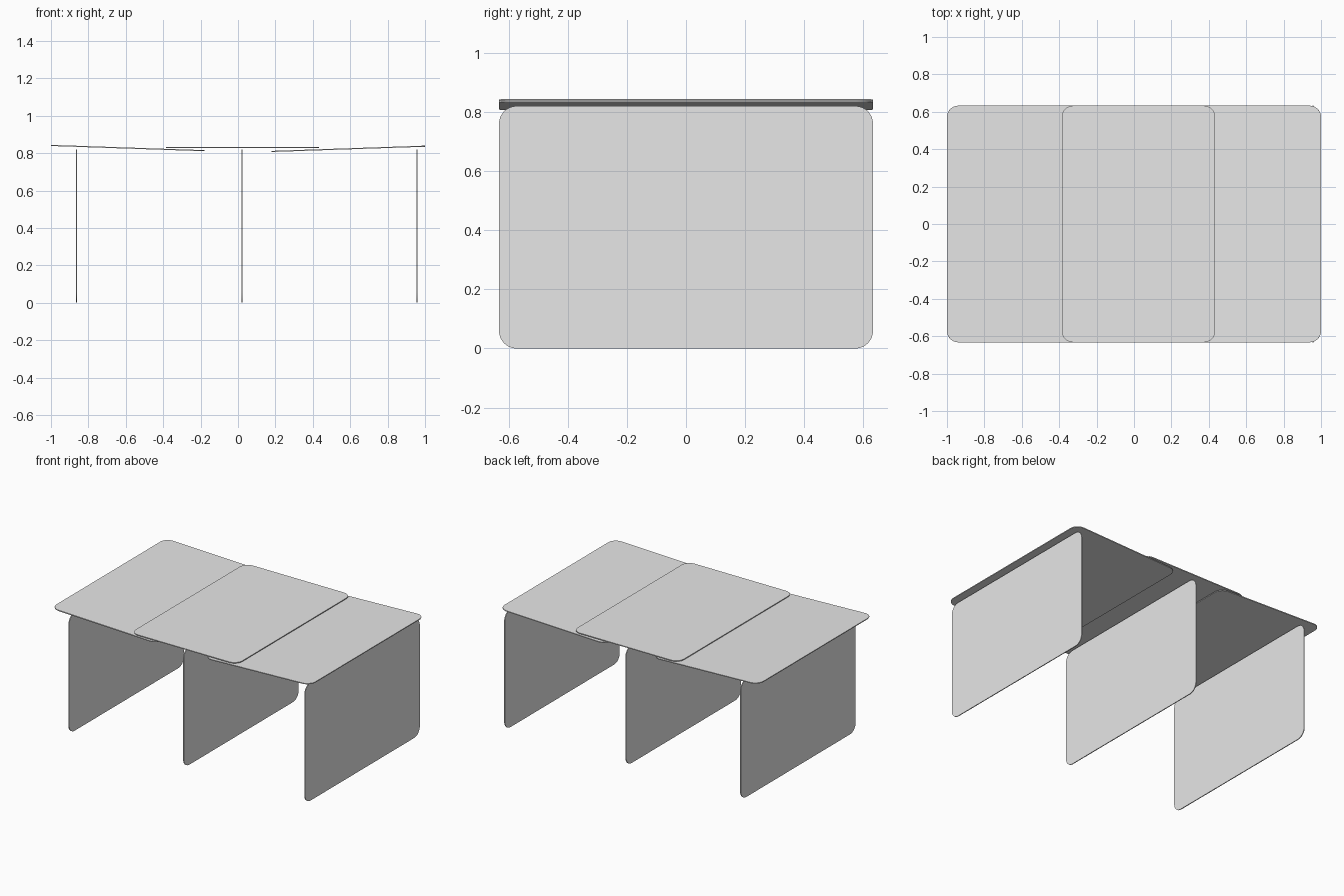
import bpy, bmesh, math
from mathutils import Matrix

cube = bpy.data.objects.get("Cube")
if cube:
    bpy.data.objects.remove(cube, do_unlink=True)

LENGTH, HEIGHT, THICK, RADIUS, STEPS = 1.265, 0.82, 0.006, 0.06, 8

grey = bpy.data.materials.new("light_grey")
grey.use_nodes = True
colour = (0.8, 0.8, 0.8, 1)
grey.diffuse_color = colour
grey.node_tree.nodes["Principled BSDF"].inputs["Base Color"].default_value = colour


def card(name, x, z, tilt):
    """Rounded thin sheet centred at (x, 0, z), turned about y from flat."""
    bm = bmesh.new()
    verts = []
    corners = [(1, 1), (-1, 1), (-1, -1), (1, -1)]
    for i, (sx, sy) in enumerate(corners):
        for k in range(STEPS + 1):
            a = math.pi / 2 * (i + k / STEPS)
            verts.append(bm.verts.new((
                sx * (HEIGHT / 2 - RADIUS) + RADIUS * math.cos(a),
                sy * (LENGTH / 2 - RADIUS) + RADIUS * math.sin(a),
                -THICK / 2)))
    face = bm.faces.new(verts)
    ext = bmesh.ops.extrude_face_region(bm, geom=[face])
    top = [g for g in ext["geom"] if isinstance(g, bmesh.types.BMVert)]
    bmesh.ops.translate(bm, verts=top, vec=(0, 0, THICK))
    bmesh.ops.recalc_face_normals(bm, faces=bm.faces)
    bm.transform(Matrix.Translation((x, 0, z)) @ Matrix.Rotation(tilt, 4, "Y"))
    mesh = bpy.data.meshes.new(name)
    bm.to_mesh(mesh)
    bm.free()
    mesh.materials.append(grey)
    obj = bpy.data.objects.new(name, mesh)
    bpy.context.collection.objects.link(obj)
    # smooth only the rounded rim
    bpy.ops.object.select_all(action="DESELECT")
    obj.select_set(True)
    bpy.context.view_layer.objects.active = obj
    bpy.ops.object.shade_smooth_by_angle(angle=math.radians(30))


# upright supports
for name, x in (("right_upright", -0.863), ("middle_upright", 0.022), ("left_upright", 0.957)):
    card(name, x, HEIGHT / 2, math.pi / 2)

# overlapping roof sheets
SLOPE = math.atan2(0.028, HEIGHT)
card("right_roof_sheet", -0.59, 0.827, SLOPE)
card("left_roof_sheet", 0.59, 0.823, -SLOPE)
card("middle_roof_sheet", 0.024, 0.831, 0)
